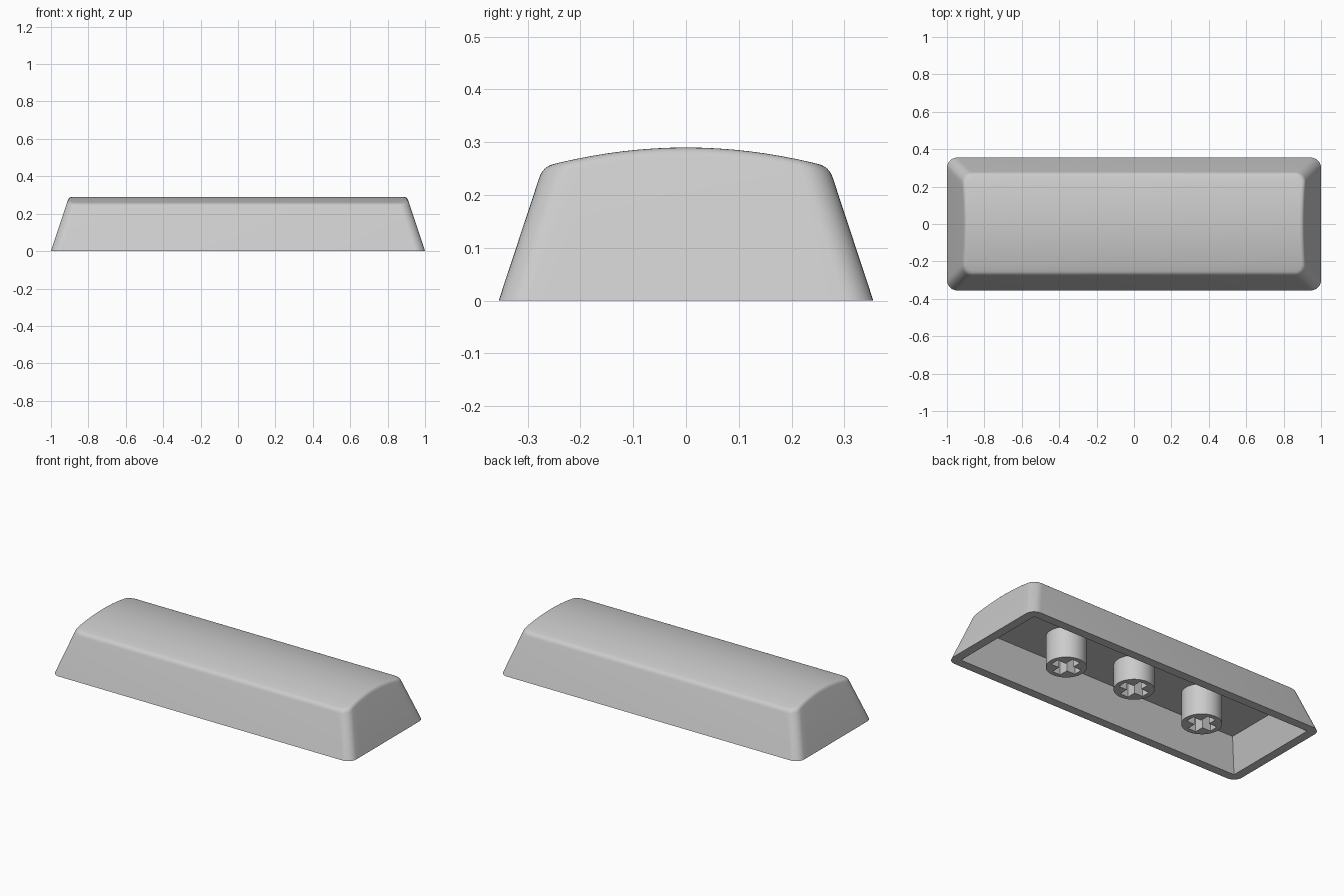
import bpy, bmesh, math

if "Cube" in bpy.data.objects:
    bpy.data.objects.remove(bpy.data.objects["Cube"])

plastic = bpy.data.materials.new("light_grey_plastic")
plastic.diffuse_color = (0.6, 0.6, 0.6, 1)
plastic.use_nodes = True
plastic.node_tree.nodes["Principled BSDF"].inputs["Base Color"].default_value = plastic.diffuse_color

SLOPE = 0.33          # inward lean of the walls
HX, HY = 1.0, 0.355   # half footprint
RADIUS = 0.055        # vertical corner radius
WALL = 0.053
CEILING = 0.185
CORNER_STEPS, END_STEPS = 8, 14


def finish(name, bm):
    bmesh.ops.recalc_face_normals(bm, faces=bm.faces)
    mesh = bpy.data.meshes.new(name)
    bm.to_mesh(mesh)
    bm.free()
    obj = bpy.data.objects.new(name, mesh)
    bpy.context.collection.objects.link(obj)
    mesh.materials.append(plastic)
    return obj


def smooth(obj):
    bpy.ops.object.select_all(action='DESELECT')
    bpy.context.view_layer.objects.active = obj
    obj.select_set(True)
    bpy.ops.object.shade_smooth_by_angle(angle=math.radians(30))


def dome(y):
    return 0.29 - 0.5 * y * y


# right half of a rounded rectangle as (side fraction, corner angle)
half = [(-1, -math.pi / 2 * (1 - i / CORNER_STEPS)) for i in range(CORNER_STEPS + 1)]
half += [(-1 + 2 * i / END_STEPS, 0) for i in range(1, END_STEPS)]
half += [(1, math.pi / 2 * i / CORNER_STEPS) for i in range(CORNER_STEPS + 1)]


def wall_point(f, a, z, hx, hy, r, inset=0):
    lean = SLOPE * z
    return (hx - r - lean + (r - inset) * math.cos(a),
            f * (hy - r - lean) + (r - inset) * math.sin(a), z)


def crease_height(f, a):
    z = 0.27
    for _ in range(20):
        z = dome(wall_point(f, a, z, HX, HY, RADIUS)[1])
    return z


def fillet_point(f, a, t, size=0.02):
    # soft edge between the wall and the domed top
    zc = crease_height(f, a)
    low = wall_point(f, a, zc - size, HX, HY, RADIUS)
    mid = wall_point(f, a, zc, HX, HY, RADIUS)
    x, y, _ = wall_point(f, a, zc, HX, HY, RADIUS, size)
    top = (x, y, dome(y))
    return tuple((1 - t) ** 2 * p + 2 * t * (1 - t) * q + t * t * s
                 for p, q, s in zip(low, mid, top))


def ring(bm, points):
    mirrored = [(-x, y, z) for x, y, z in reversed(points)]
    return [bm.verts.new(p) for p in points + mirrored]


def bridge(bm, a, b):
    n = len(a)
    for i in range(n):
        j = (i + 1) % n
        bm.faces.new((a[i], a[j], b[j], b[i]))


def cap(bm, r):
    n = len(r)
    for i in range(n // 2 - 1):
        bm.faces.new((r[i], r[i + 1], r[n - 2 - i], r[n - 1 - i]))


# Hollow shell: ceiling, inner walls, rim, outer walls, soft edge, domed top
bm = bmesh.new()
inner = (HX - WALL, HY - WALL, 0)
rings = [ring(bm, [wall_point(f, a, z, *inner) for f, a in half]) for z in (CEILING, 0)]
rings.append(ring(bm, [wall_point(f, a, 0, HX, HY, RADIUS) for f, a in half]))
for k in range(7):
    rings.append(ring(bm, [fillet_point(f, a, k / 6) for f, a in half]))
for lower, upper in zip(rings, rings[1:]):
    bridge(bm, lower, upper)
cap(bm, rings[0])
cap(bm, rings[-1])
bmesh.ops.remove_doubles(bm, verts=bm.verts, dist=0.0002)
smooth(finish("keycap_shell", bm))


def prism(name, outline, z0, z1):
    bm = bmesh.new()
    face = bm.faces.new([bm.verts.new((x, y, z0)) for x, y in outline])
    new = bmesh.ops.extrude_face_region(bm, geom=[face])["geom"]
    bmesh.ops.translate(bm, vec=(0, 0, z1 - z0),
                        verts=[v for v in new if isinstance(v, bmesh.types.BMVert)])
    return finish(name, bm)


# Round stems with a cross-shaped socket; the middle one is recessed
L, W = 0.082, 0.027
quarter = [(L, -W), (L, W), (W, W)]
cross = []
for q in range(4):
    c, s = (1, 0, -1, 0)[q], (0, 1, 0, -1)[q]
    cross += [(x * c - y * s, x * s + y * c) for x, y in quarter]
circle = [(0.109 * math.cos(i * math.tau / 48), 0.109 * math.sin(i * math.tau / 48))
          for i in range(48)]

for name, cx, z0 in (("left_stem", -0.47, 0), ("middle_stem", 0, 0.038), ("right_stem", 0.47, 0)):
    stem = prism(name, [(x + cx, y) for x, y in circle], z0, CEILING + 0.01)
    cutter = prism("socket_cutter", [(x + cx, y) for x, y in cross], z0 - 0.05, z0 + 0.145)
    cutter.hide_render = True
    mod = stem.modifiers.new("socket", 'BOOLEAN')
    mod.operation, mod.solver, mod.object = 'DIFFERENCE', 'EXACT', cutter
    bpy.context.view_layer.objects.active = stem
    bpy.ops.object.modifier_apply(modifier=mod.name)
    bpy.data.objects.remove(cutter)
    smooth(stem)
